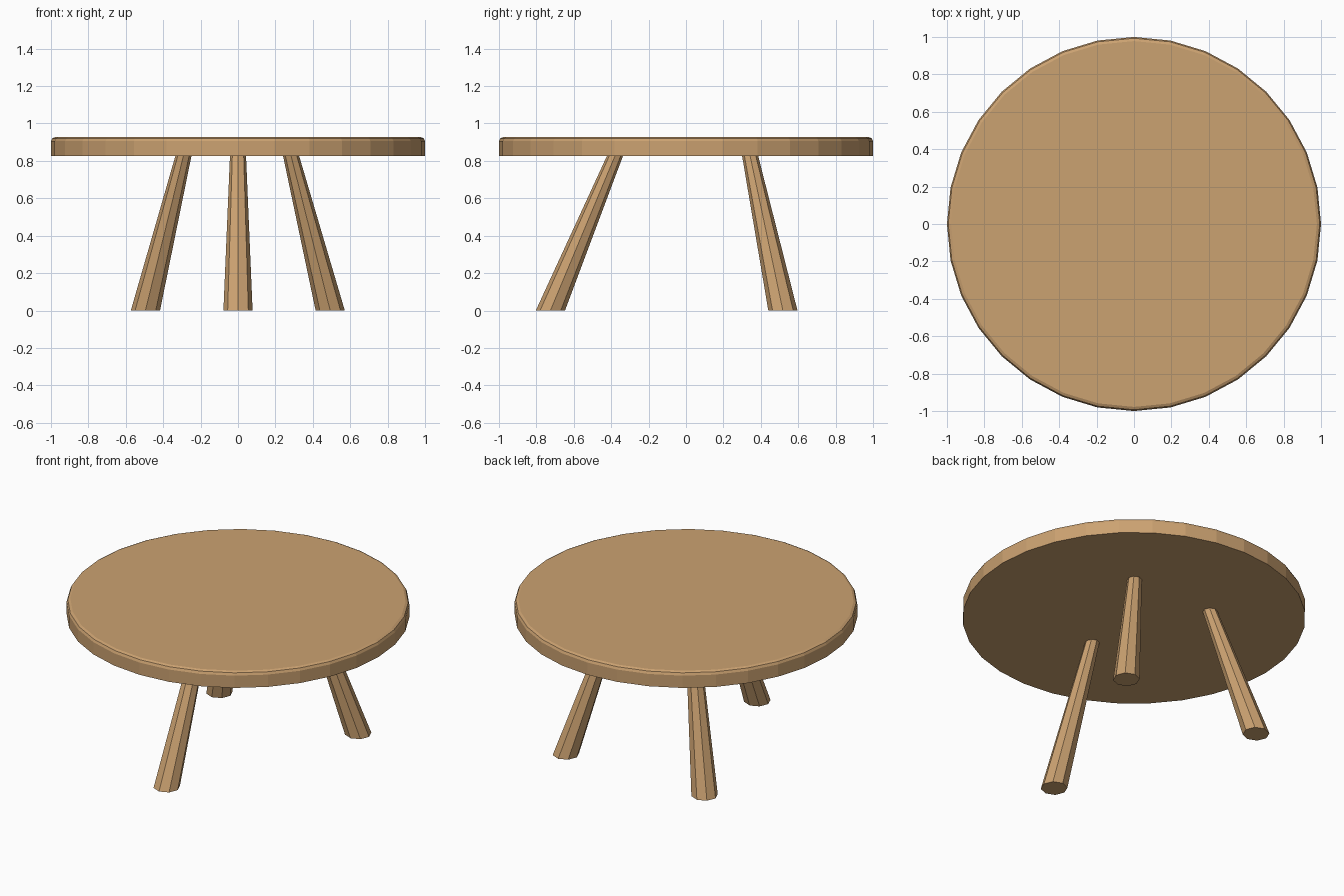
import bpy, bmesh, math

if "Cube" in bpy.data.objects:
    bpy.data.objects.remove(bpy.data.objects["Cube"])

wood = bpy.data.materials.new("light wood")
wood.diffuse_color = (0.60, 0.36, 0.165, 1)
wood.use_nodes = True
wood.node_tree.nodes["Principled BSDF"].inputs["Base Color"].default_value = wood.diffuse_color


def loft(name, rings, sides):
    """Capped solid through horizontal rings given as (x, y, z, radius)."""
    bm = bmesh.new()
    loops = [[bm.verts.new((x + r * math.cos(2 * math.pi * i / sides),
                            y + r * math.sin(2 * math.pi * i / sides), z))
              for i in range(sides)] for x, y, z, r in rings]
    for a, b in zip(loops, loops[1:]):
        for i in range(sides):
            j = (i + 1) % sides
            bm.faces.new((a[i], a[j], b[j], b[i]))
    bm.faces.new(loops[0][::-1])
    bm.faces.new(loops[-1])
    mesh = bpy.data.meshes.new(name)
    bm.to_mesh(mesh)
    bm.free()
    mesh.materials.append(wood)
    obj = bpy.data.objects.new(name, mesh)
    bpy.context.collection.objects.link(obj)
    return obj


BASE, TOP = 0.826, 0.927

# Round top with a softened upper rim
loft("table_top", [(0, 0, BASE, 1.0), (0, 0, TOP - 0.022, 1.0),
                   (0, 0, TOP - 0.007, 0.993), (0, 0, TOP, 0.978)], 32)

# Three splayed legs, tapering upward: foot centre, upper centre
legs = {
    "front_leg": ((0, -0.725), (0, -0.38)),
    "back_left_leg": ((-0.495, 0.518), (-0.292, 0.343)),
    "back_right_leg": ((0.493, 0.518), (0.284, 0.343)),
}
for name, (foot, head) in legs.items():
    loft(name, [(*foot, 0, 0.078), (*head, BASE, 0.043)], 8)
